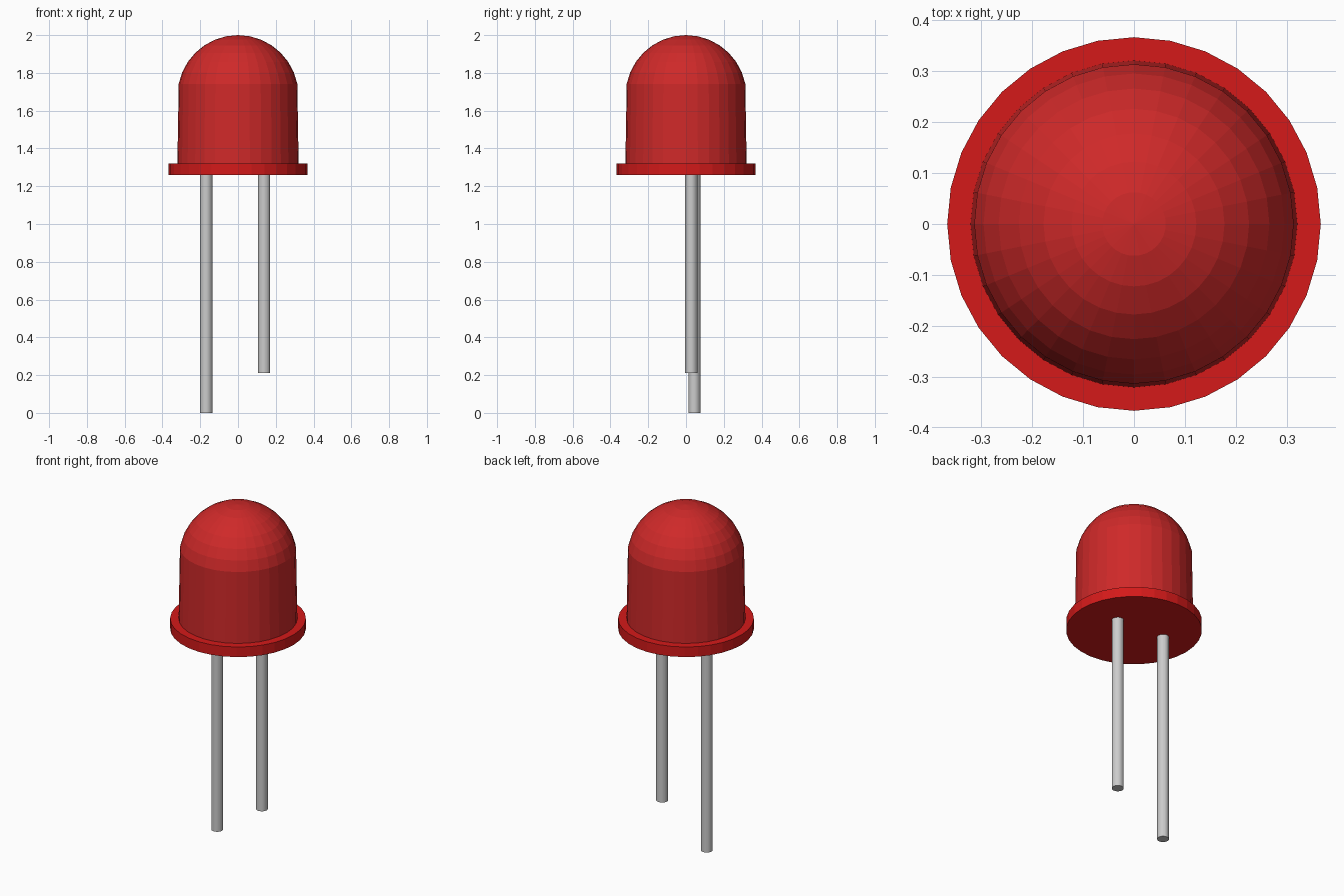
import bpy, bmesh, math

if "Cube" in bpy.data.objects:
    bpy.data.objects.remove(bpy.data.objects["Cube"])

SEGMENTS = 32


def material(name, rgb):
    mat = bpy.data.materials.new(name)
    mat.diffuse_color = (*rgb, 1)
    mat.use_nodes = True
    mat.node_tree.nodes["Principled BSDF"].inputs["Base Color"].default_value = mat.diffuse_color
    return mat


def lathe(name, profile, mat=None, centre=(0, 0)):
    """Revolve (radius, z) points round z; end points are capped."""
    bm = bmesh.new()
    rings = []
    for r, z in profile:
        if r < 1e-6:
            rings.append([bm.verts.new((0, 0, z))] * SEGMENTS)
            continue
        angles = [2 * math.pi * i / SEGMENTS for i in range(SEGMENTS)]
        rings.append([bm.verts.new((r * math.cos(a), r * math.sin(a), z)) for a in angles])
    for low, high in zip(rings, rings[1:]):
        for i in range(SEGMENTS):
            j = (i + 1) % SEGMENTS
            quad = dict.fromkeys((low[i], low[j], high[j], high[i]))
            bm.faces.new(list(quad))
    for ring in (rings[0], rings[-1]):
        if ring[0] is not ring[1]:
            bm.faces.new(ring)
    bmesh.ops.recalc_face_normals(bm, faces=bm.faces)
    mesh = bpy.data.meshes.new(name)
    bm.to_mesh(mesh)
    bm.free()
    obj = bpy.data.objects.new(name, mesh)
    obj.location = (*centre, 0)
    if mat:
        mesh.materials.append(mat)
    bpy.context.collection.objects.link(obj)
    return obj


# Bulb: half sphere whose lowest band is stretched down to the flange
R, CENTRE_Z = 0.32, 1.68
bulb = [(0.321, 1.315)]
for k in range(7, -1, -1):
    a = math.pi * k / 16
    bulb.append((R * math.sin(a), CENTRE_Z + R * math.cos(a)))
lathe("bulb", bulb, material("lens_red", (0.62, 0.022, 0.022)))

# Flange: wider disc under the bulb
lathe("flange", [(0.367, 1.26), (0.367, 1.32)], material("flange_red", (0.66, 0.01, 0.01)))

# Wire legs: one long, one short
lathe("long_leg", [(0.032, 0), (0.032, 1.27)], centre=(-0.168, 0.044))
lathe("short_leg", [(0.032, 0.21), (0.032, 1.27)], centre=(0.138, 0.028))
